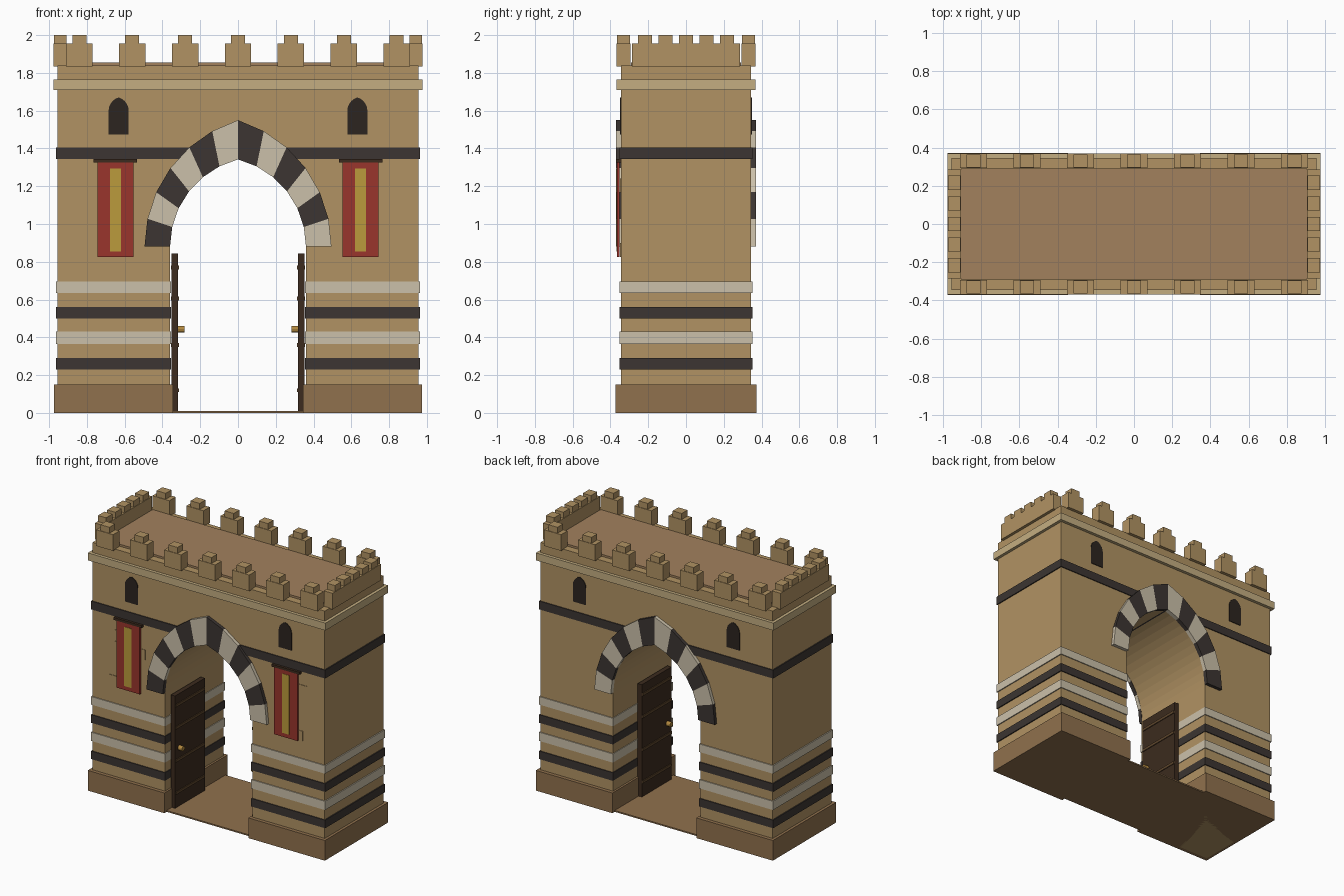
import bpy, bmesh, math
from mathutils import Matrix

if "Cube" in bpy.data.objects:
    bpy.data.objects.remove(bpy.data.objects["Cube"])


def mat(name, r, g, b):
    m = bpy.data.materials.new(name)
    m.diffuse_color = (r, g, b, 1)
    m.use_nodes = True
    m.node_tree.nodes["Principled BSDF"].inputs["Base Color"].default_value = m.diffuse_color
    return m


SAND = mat("sandstone", 0.44, 0.29, 0.125)
BASE = mat("base_stone", 0.28, 0.165, 0.075)
ROOF = mat("roof_clay", 0.36, 0.22, 0.11)
TRIM = mat("trim", 0.55, 0.42, 0.22)
LIGHT = mat("light_stone", 0.60, 0.53, 0.40)
DARK = mat("dark_stone", 0.045, 0.036, 0.032)
HOLE = mat("window_dark", 0.025, 0.018, 0.014)
WOOD = mat("wood", 0.045, 0.024, 0.013)
STRAP = mat("strap", 0.11, 0.06, 0.025)
BRASS = mat("brass", 0.45, 0.25, 0.05)
RED = mat("red_cloth", 0.32, 0.035, 0.025)
GOLD = mat("gold_cloth", 0.50, 0.33, 0.045)


def finish(name, bm, m):
    bmesh.ops.recalc_face_normals(bm, faces=bm.faces)
    me = bpy.data.meshes.new(name)
    bm.to_mesh(me)
    bm.free()
    me.materials.append(m)
    ob = bpy.data.objects.new(name, me)
    bpy.context.collection.objects.link(ob)
    return ob


def prism(name, pts, y0, y1, m):
    """Extrude an x-z outline from y0 to y1."""
    bm = bmesh.new()
    a = [bm.verts.new((x, y0, z)) for x, z in pts]
    b = [bm.verts.new((x, y1, z)) for x, z in pts]
    bm.faces.new(a)
    bm.faces.new(b[::-1])
    n = len(pts)
    for i in range(n):
        j = (i + 1) % n
        bm.faces.new((a[i], a[j], b[j], b[i]))
    return finish(name, bm, m)


def box(name, x0, x1, y0, y1, z0, z1, m):
    return prism(name, [(x0, z0), (x1, z0), (x1, z1), (x0, z1)], y0, y1, m)


def arc(half, rise, z, n):
    """Left half of a two-centred pointed arch, springing to apex."""
    c = (rise * rise - half * half) / (2 * half)
    r = c + half
    top = math.acos(c / r)
    return [(c - r * math.cos(top * i / n), z + r * math.sin(top * i / n)) for i in range(n + 1)]


def whole(half, rise, z, n):
    left = arc(half, rise, z, n)
    return left + [(-x, h) for x, h in left[-2::-1]]


# Main wall with the pointed passage
opening = whole(0.36, 0.465, 0.88, 12)
prism("gate_body", [(-0.955, 0), (-0.36, 0)] + opening +
      [(0.36, 0), (0.955, 0), (0.955, 1.84), (-0.955, 1.84)], -0.345, 0.345, SAND)
box("threshold", -0.36, 0.36, -0.345, 0.345, 0, 0.01, BASE)

# Plinths and striped courses on both piers
for s in (-1, 1):
    box("plinth", *sorted((s * 0.345, s * 0.975)), -0.372, 0.372, 0, 0.15, BASE)
    for z0, z1, m in ((0.23, 0.29, DARK), (0.365, 0.43, LIGHT),
                      (0.50, 0.56, DARK), (0.635, 0.695, LIGHT)):
        box("stripe_course", *sorted((s * 0.355, s * 0.963)), -0.352, 0.352, z0, z1, m)

# Upper band and cornice
box("upper_band", -0.963, 0.963, -0.352, 0.352, 1.343, 1.405, DARK)
box("cornice", -0.977, 0.977, -0.368, 0.368, 1.71, 1.765, TRIM)

# Alternating arch stones on front and back
inner = whole(0.36, 0.462, 0.88, 6)
outer = whole(0.495, 0.67, 0.88, 6)
for y0, y1 in ((-0.37, -0.34), (0.34, 0.37)):
    for i in range(12):
        prism("arch_stone", [inner[i], outer[i], outer[i + 1], inner[i + 1]],
              y0, y1, LIGHT if i % 2 else DARK)

# Pointed windows on front and back
for s in (-1, 1):
    shape = [(s * 0.632 + x, z) for x, z in
             [(-0.053, 1.475)] + whole(0.053, 0.07, 1.60, 5) + [(0.053, 1.475)]]
    prism("window", shape, -0.35, -0.34, HOLE)
    prism("window", shape, 0.34, 0.35, HOLE)

# Roof and stepped battlements
box("roof", -0.905, 0.905, -0.29, 0.29, 1.835, 1.855, ROOF)
for s in (-1, 1):
    y0, y1 = sorted((s * 0.293, s * 0.368))
    for i in range(-3, 4):
        x = i * 0.28
        box("merlon", x - 0.07, x + 0.07, y0, y1, 1.835, 1.955, SAND)
        box("merlon_cap", x - 0.037, x + 0.037, y0 + 0.004, y1 - 0.004, 1.955, 2.0, SAND)
    x0, x1 = sorted((s * 0.905, s * 0.977))
    box("side_parapet", x0, x1, -0.285, 0.285, 1.835, 1.955, SAND)
    for i in range(-2, 3):
        y = i * 0.108
        box("side_merlon_cap", x0 + 0.003, x1 - 0.003, y - 0.037, y + 0.037, 1.955, 2.0, SAND)

# Open door leaves with straps and knobs
for s in (-1, 1):
    box("door_leaf", *sorted((s * 0.318, s * 0.352)), -0.285, 0.065, 0.01, 0.845, WOOD)
    for z in (0.12, 0.36, 0.605, 0.77):
        box("door_strap", *sorted((s * 0.312, s * 0.356)), -0.28, 0.06, z - 0.01, z + 0.01, STRAP)
    bm = bmesh.new()
    bmesh.ops.create_cone(bm, cap_ends=True, segments=12, radius1=0.018, radius2=0.018, depth=0.035,
                          matrix=Matrix.Translation((s * 0.302, -0.235, 0.443)) @
                          Matrix.Rotation(math.pi / 2, 4, 'Y'))
    finish("door_knob", bm, BRASS)

# Hanging banners on the front
for s in (-1, 1):
    x = s * 0.649
    box("banner", x - 0.096, x + 0.096, -0.365, -0.351, 0.825, 1.325, RED)
    box("banner_stripe", x - 0.029, x + 0.029, -0.368, -0.36, 0.855, 1.295, GOLD)
    box("banner_rod", x - 0.115, x + 0.115, -0.37, -0.345, 1.325, 1.343, WOOD)

# Slightly raised wall stones around the banners
for x0, x1, z0 in ((-0.775, -0.66, 1.168), (-0.77, -0.52, 1.083), (-0.823, -0.70, 0.825),
                   (0.70, 0.815, 1.168), (0.66, 0.775, 0.825)):
    box("raised_stone", x0, x1, -0.349, -0.34, z0, z0 + 0.074, SAND)
